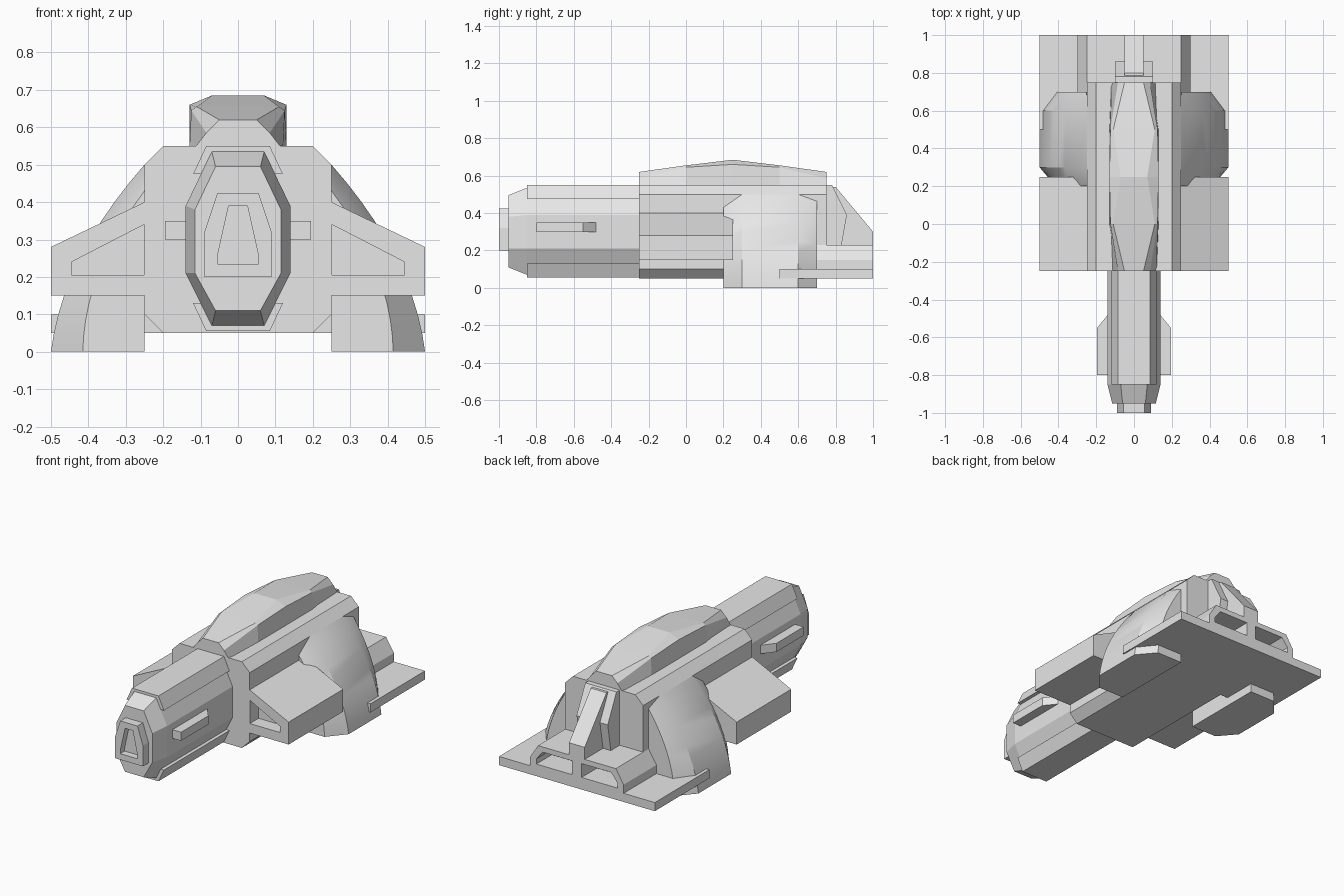
import bpy, bmesh
from mathutils import Vector

cube = bpy.data.objects.get("Cube")
if cube:
    bpy.data.objects.remove(cube, do_unlink=True)

grey = bpy.data.materials.new("hull_grey")
grey.use_nodes = True
grey.diffuse_color = (0.8, 0.8, 0.8, 1)
grey.node_tree.nodes["Principled BSDF"].inputs["Base Color"].default_value = (0.8, 0.8, 0.8, 1)


def loft(name, rings):
    """Skin closed rings of equal length and cap both ends."""
    bm = bmesh.new()
    loops = [[bm.verts.new(p) for p in ring] for ring in rings]
    n = len(loops[0])
    for a, b in zip(loops, loops[1:]):
        for i in range(n):
            j = (i + 1) % n
            bm.faces.new((a[i], a[j], b[j], b[i]))
    bm.faces.new(loops[0])
    bm.faces.new(loops[-1])
    bmesh.ops.recalc_face_normals(bm, faces=bm.faces)
    mesh = bpy.data.meshes.new(name)
    bm.to_mesh(mesh)
    bm.free()
    mesh.materials.append(grey)
    obj = bpy.data.objects.new(name, mesh)
    bpy.context.collection.objects.link(obj)
    return obj


def ring(pts, axis, d):
    """Place a 2D outline at distance d along an axis."""
    place = {"x": lambda p: (d, p[0], p[1]),
             "y": lambda p: (p[0], d, p[1]),
             "z": lambda p: (p[0], p[1], d)}[axis]
    return [Vector(place(p)) for p in pts]


def prism(name, pts, axis, a, b):
    return loft(name, [ring(pts, axis, a), ring(pts, axis, b)])


def both(half):
    """Complete an outline by reflecting its +x half."""
    return half + [(-x, z) for x, z in reversed(half)]


def mirror(obj):
    obj.modifiers.new("mirror", "MIRROR").use_clip = False
    return obj


def cut(obj, cutter):
    mod = obj.modifiers.new("recess", "BOOLEAN")
    mod.operation = "DIFFERENCE"
    mod.solver = "EXACT"
    mod.object = cutter
    cutter.hide_render = True
    bpy.context.view_layer.objects.active = obj
    bpy.ops.object.modifier_apply(modifier=mod.name)
    bpy.data.objects.remove(cutter, do_unlink=True)


# Main hull
prism("main_hull", both([(0.2, 0.05), (0.25, 0.1), (0.25, 0.5), (0.2, 0.55)]), "y", -0.25, 0.75)

# Faceted spine on top: y, top half width, top z, edge half width, edge z, base half width
stations = [(-0.25, 0.05, 0.62, 0.085, 0.585, 0.12),
            (0.0, 0.11, 0.655, 0.125, 0.645, 0.13),
            (0.25, 0.07, 0.685, 0.13, 0.66, 0.13),
            (0.5, 0.11, 0.655, 0.125, 0.645, 0.13),
            (0.75, 0.05, 0.62, 0.085, 0.585, 0.12)]
loft("spine", [ring(both([(wb, 0.54), (we, ze), (wt, zt)]), "y", y)
               for y, wt, zt, we, ze, wb in stations])

# Long nose with tapered tip
body = both([(0.07, 0.07), (0.14, 0.21), (0.14, 0.39), (0.07, 0.535)])
tip = both([(0.06, 0.11), (0.115, 0.21), (0.115, 0.38), (0.06, 0.495)])
loft("nose", [ring(tip, "y", -0.95), ring(body, "y", -0.85), ring(body, "y", -0.24)])

# Armour plates above and below the nose
plate = both([(0.12, 0.475), (0.085, 0.55)])
prism("nose_top_plate", plate, "y", -0.85, -0.24)
prism("nose_bottom_plate", [(x, 0.605 - z) for x, z in plate], "y", -0.85, -0.24)

# Muzzle with recessed opening
muzzle = prism("muzzle", both([(0.09, 0.2), (0.09, 0.32), (0.055, 0.425)]), "y", -1, -0.94)
cut(muzzle, prism("cutter", both([(0.055, 0.235), (0.055, 0.255), (0.025, 0.39)]), "y", -1.1, -0.96))

# Side blades on the nose
mirror(prism("nose_blade", [(0.1, -0.8), (0.195, -0.8), (0.195, -0.55), (0.13, -0.47), (0.1, -0.47)],
             "z", 0.3, 0.35))

# Side pods with recessed front panel
pod = prism("side_pod", [(0.25, 0.15), (0.5, 0.15), (0.5, 0.28), (0.25, 0.4)], "y", -0.25, 0.25)
cut(pod, prism("cutter", [(0.251, 0.205), (0.445, 0.205), (0.445, 0.24), (0.251, 0.34)],
               "y", -0.4, -0.17))
mirror(pod)


# Curved fenders
def fender_ring(y, foot, slope, bend, top, steps=10):
    pts = [(0.25, 0)]
    for i in range(steps + 1):
        z = top * i / steps
        pts.append((foot - slope * z - bend * z * z, z))
    return ring(pts, "y", y)


fender = loft("fender", [fender_ring(0.2, 0.415, 0.018, 0.85, 0.43),
                         fender_ring(0.3, 0.5, 0.119, 0.762, 0.5),
                         fender_ring(0.6, 0.5, 0.119, 0.762, 0.5),
                         fender_ring(0.7, 0.415, 0.018, 0.73, 0.463)])
bpy.ops.object.select_all(action="DESELECT")
fender.select_set(True)
bpy.context.view_layer.objects.active = fender
bpy.ops.object.shade_smooth_by_angle(angle=0.5)
mirror(fender)

# Rear deck
prism("rear_deck", both([(0.5, 0.05), (0.5, 0.1)]), "y", 0.5, 1)

# Exhaust housing with two openings
housing = prism("exhaust_housing", both([(0.3, 0.09), (0.3, 0.15), (0.25, 0.23)]), "y", 0.6, 1)
for s in (1, -1):
    slot = [(0.03, 0.12), (0.26, 0.12), (0.26, 0.15), (0.22, 0.2), (0.03, 0.2)]
    cut(housing, prism("cutter", [(s * x, z) for x, z in slot], "y", 0.86, 1.1))

# Rear fin and its shoulder block
prism("rear_fin", [(0.74, 0.22), (1, 0.22), (1, 0.3), (0.8, 0.54), (0.74, 0.54)], "x", -0.05, 0.05)
prism("fin_shoulder", [(0.74, 0.22), (0.83, 0.22), (0.86, 0.39), (0.78, 0.55), (0.74, 0.55)],
      "x", -0.1, 0.1)
